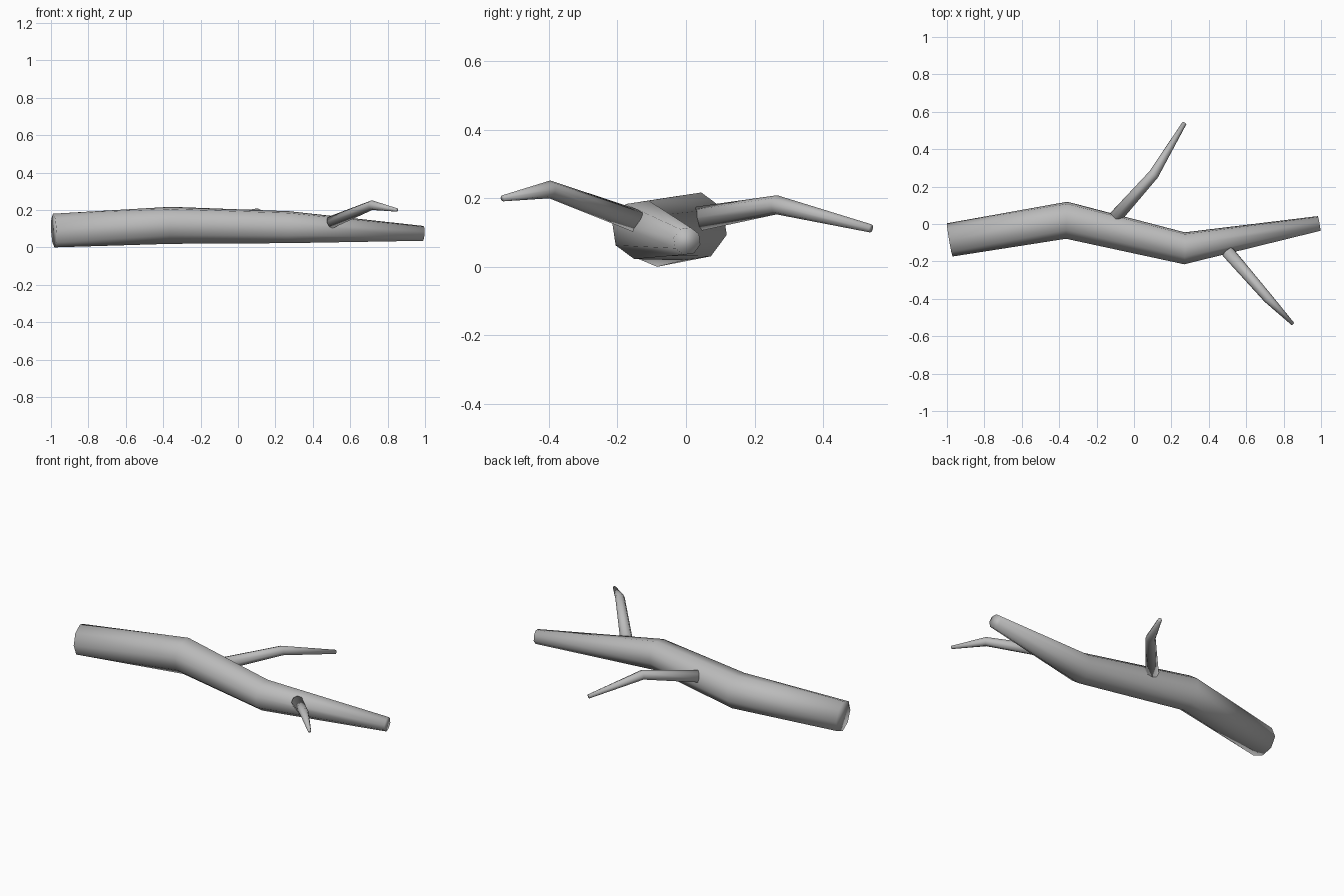
import bpy, bmesh
from math import cos, sin, radians, tau
from mathutils import Vector

cube = bpy.data.objects.get("Cube")
if cube:
    bpy.data.objects.remove(cube, do_unlink=True)

SIDES = 8

bark = bpy.data.materials.new("grey_bark")
bark.use_nodes = True
GREY = (0.5, 0.5, 0.5, 1)
bark.diffuse_color = GREY
bark.node_tree.nodes["Principled BSDF"].inputs["Base Color"].default_value = GREY


def limb(name, rings):
    """Tapered closed tube through rings of (centre, radius, turn in degrees)."""
    bm = bmesh.new()
    points = [Vector(r[0]) for r in rings]
    loops = []
    for i, (_, radius, turn) in enumerate(rings):
        # Tangent bisects the neighbouring segments so the joints are mitred
        tangent = Vector()
        if i > 0:
            tangent += (points[i] - points[i - 1]).normalized()
        if i < len(points) - 1:
            tangent += (points[i + 1] - points[i]).normalized()
        tangent.normalize()
        side = Vector((0, 0, 1)).cross(tangent).normalized()
        up = tangent.cross(side)
        angles = [radians(turn) + tau * k / SIDES for k in range(SIDES)]
        loops.append([bm.verts.new(points[i] + radius * (cos(a) * side + sin(a) * up))
                      for a in angles])
    for a, b in zip(loops, loops[1:]):
        for k in range(SIDES):
            n = (k + 1) % SIDES
            bm.faces.new((a[k], a[n], b[n], b[k]))
    bm.faces.new(loops[0])
    bm.faces.new(loops[-1])
    bmesh.ops.recalc_face_normals(bm, faces=bm.faces)
    for f in bm.faces:
        f.smooth = True
    mesh = bpy.data.meshes.new(name)
    bm.to_mesh(mesh)
    bm.free()
    mesh.materials.append(bark)
    obj = bpy.data.objects.new(name, mesh)
    bpy.context.collection.objects.link(obj)


# Main crooked stem, thick end on the right
limb("main_branch", [
    ((-0.985, -0.085, 0.09), 0.09, 0),
    ((-0.36, 0.02, 0.118), 0.102, -14),
    ((0.27, -0.13, 0.108), 0.088, -14),
    ((0.99, 0.003, 0.075), 0.041, -14),
])

# Side twigs, each bent once
limb("back_twig", [
    ((-0.1, 0.035, 0.14), 0.036, 0),
    ((0.105, 0.265, 0.181), 0.028, 0),
    ((0.27, 0.54, 0.112), 0.012, 0),
])
limb("front_twig", [
    ((0.5, -0.148, 0.135), 0.034, 0),
    ((0.717, -0.398, 0.226), 0.026, 0),
    ((0.85, -0.535, 0.2), 0.009, 0),
])
